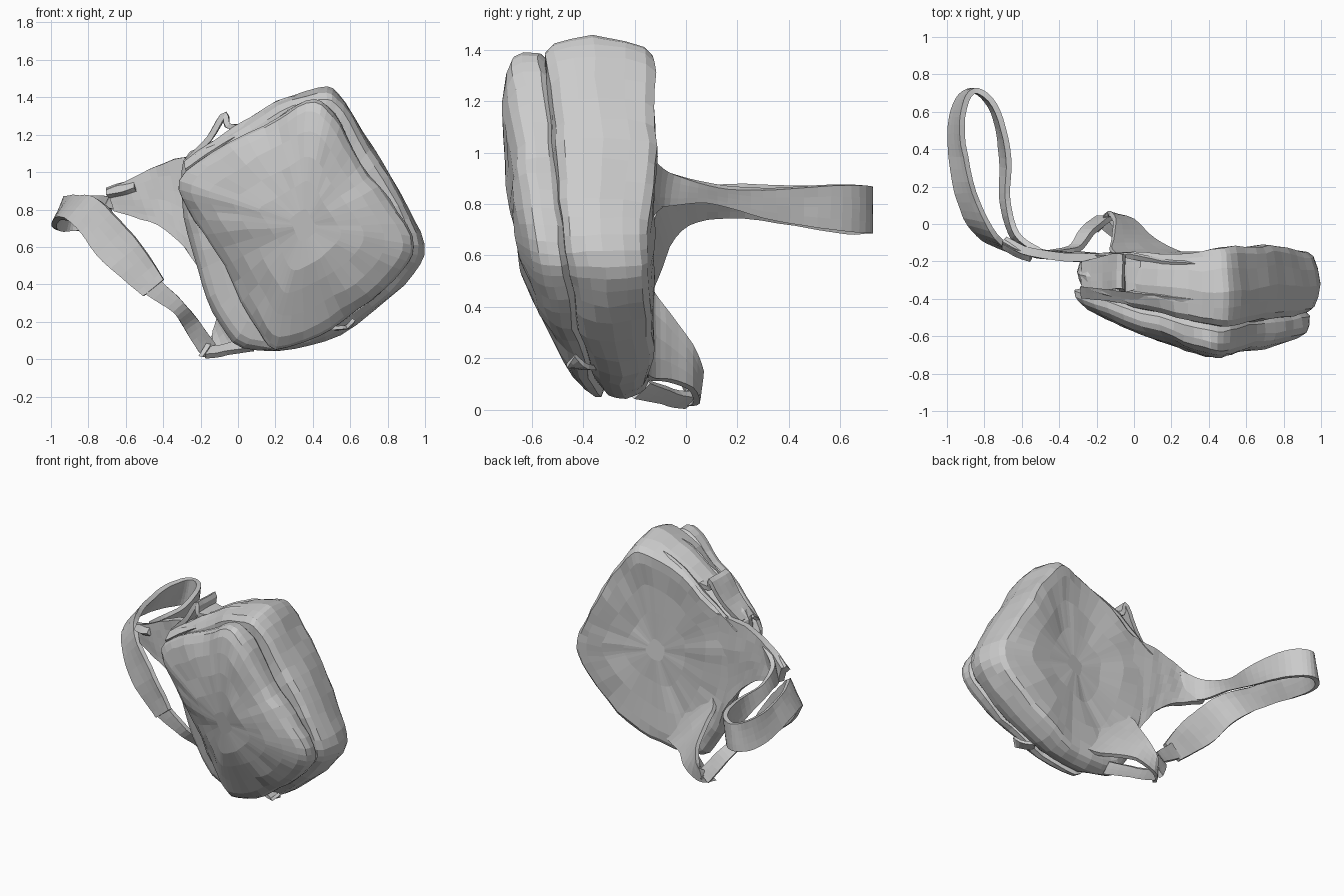
import bpy, math
from mathutils import Vector, noise

CX, CZ = 0.35, 0.72  # centre of the tilted bag in the front view


def spline(pts, count, closed=False):
    """Catmull-Rom resampling of a short list of points."""
    p = [Vector(q) for q in pts]
    n = len(p)
    out = []
    for i in range(count):
        u = i * n / count if closed else i * (n - 1) / (count - 1)
        k = int(u) if closed else min(int(u), n - 2)
        t = u - k
        if closed:
            a, b, c, d = (p[(k + j) % n] for j in (-1, 0, 1, 2))
        else:
            a, b, c, d = (p[min(max(k + j, 0), n - 1)] for j in (-1, 0, 1, 2))
        out.append(0.5 * (2 * b + (c - a) * t + (2 * a - 5 * b + 4 * c - d) * t * t
                          + (3 * b - a - 3 * c + d) * t ** 3))
    return out


def crumple(v, amount):
    return v + noise.noise_vector(v * 4.5) * amount + noise.noise_vector(v * 11) * amount * 0.45


def make(name, verts, faces):
    mesh = bpy.data.meshes.new(name)
    mesh.from_pydata(verts, [], faces)
    mesh.update()
    ob = bpy.data.objects.new(name, mesh)
    bpy.context.collection.objects.link(ob)
    return ob


def back_y(x, z):
    return -0.155 + 0.045 * math.exp(-((x - 0.62) / 0.25) ** 2) * (1 - abs(z - 0.7) * 0.5)


def front_y(x, z):
    return -0.31 - 0.24 * min(x, 0.45) - 0.08 * max(x - 0.45, 0) - 0.19 * z


def loft(name, outline, rings, amount, n=52):
    """Stack scaled outlines; each ring is (scale, depth 0 back..1 front, extra y)."""
    base = spline([(x, 0, z) for x, z in outline], n, True)
    verts, faces = [], []
    for s, t, dy in rings:
        for q in base:
            x, z = CX + (q.x - CX) * s, CZ + (q.z - CZ) * s
            y = back_y(x, z) * (1 - t) + front_y(x, z) * t + dy
            verts.append(crumple(Vector((x, y, z)), amount))
    for r in range(len(rings) - 1):
        for i in range(n):
            j = (i + 1) % n
            faces.append((r * n + i, r * n + j, (r + 1) * n + j, (r + 1) * n + i))
    faces.append(tuple(reversed(range(n))))
    faces.append(tuple(range((len(rings) - 1) * n, len(rings) * n)))
    return make(name, verts, faces)


def sheet(name, edge_a, edge_b, thick, count=24, cols=4, amount=0.008):
    """Padded fabric strip between two edge curves."""
    a, b = spline(edge_a, count), spline(edge_b, count)
    verts = [crumple(p.lerp(q, c / cols), amount) for p, q in zip(a, b) for c in range(cols + 1)]
    w = cols + 1
    faces = [(r * w + c, r * w + c + 1, (r + 1) * w + c + 1, (r + 1) * w + c)
             for r in range(count - 1) for c in range(cols)]
    ob = make(name, verts, faces)
    mod = ob.modifiers.new("padding", "SOLIDIFY")
    mod.thickness = thick
    mod.offset = 0
    return ob


def band(name, stations, thick, **kw):
    """Strap from (centre, half-width vector) stations."""
    return sheet(name, [Vector(c) + Vector(h) for c, h in stations],
                 [Vector(c) - Vector(h) for c, h in stations], thick, **kw)


# Main compartment
body = [(-0.29, 1.06), (-0.08, 1.2), (0.2, 1.38), (0.45, 1.45), (0.56, 1.38), (0.74, 1.11),
        (0.9, 0.84), (0.99, 0.59), (0.91, 0.42), (0.62, 0.18), (0.33, 0.05), (0.02, 0.06),
        (-0.12, 0.22), (-0.22, 0.48), (-0.29, 0.8)]
loft("main_compartment", body,
     [(0.1, 0, -0.02), (0.35, 0, -0.025), (0.6, 0, -0.01), (0.8, 0, 0), (0.9, 0, 0),
      (0.945, 0.06, 0), (0.975, 0.2, 0), (1.0, 0.4, 0), (0.985, 0.55, 0), (0.96, 0.68, 0),
      (0.91, 0.75, 0), (0.8, 0.78, 0)], 0.018)

# Front pocket with bulging face
pocket = [(-0.32, 0.96), (-0.1, 1.12), (0.2, 1.29), (0.38, 1.385), (0.5, 1.31), (0.63, 1.1),
          (0.8, 0.86), (0.93, 0.64), (0.9, 0.49), (0.7, 0.3), (0.45, 0.14), (0.2, 0.06),
          (0.08, 0.2), (-0.08, 0.5), (-0.25, 0.78)]
loft("front_pocket", pocket,
     [(0.86, 0.7, 0), (0.95, 0.75, 0), (1.0, 0.81, 0), (1.0, 0.92, 0), (0.975, 1.0, 0),
      (0.9, 1.0, -0.035), (0.75, 1.0, -0.07), (0.55, 1.0, -0.1), (0.35, 1.0, -0.12),
      (0.12, 1.0, -0.125)], 0.018)

# Triangular web joining the back panel to the strap
sheet("strap_web",
      [(0.0, -0.19, 1.13), (-0.28, -0.17, 1.08), (-0.42, -0.17, 1.04), (-0.56, -0.15, 0.97), (-0.7, -0.08, 0.91)],
      [(-0.08, -0.19, 0.3), (-0.22, -0.18, 0.5), (-0.33, -0.18, 0.64), (-0.48, -0.16, 0.74), (-0.66, -0.1, 0.8)],
      0.045, count=16, cols=6, amount=0.014)

# Long padded shoulder strap looping backwards
band("shoulder_strap", [
    ((-0.52, -0.15, 0.88), (0.02, 0, 0.1)),
    ((-0.64, -0.06, 0.86), (0.01, 0.01, 0.06)),
    ((-0.69, 0.12, 0.835), (0.015, 0, 0.035)),
    ((-0.69, 0.35, 0.8), (0.02, 0, 0.06)),
    ((-0.74, 0.6, 0.785), (0.015, 0, 0.085)),
    ((-0.84, 0.71, 0.775), (0.01, 0, 0.09)),
    ((-0.92, 0.66, 0.775), (0.025, 0, 0.09)),
    ((-0.95, 0.48, 0.79), (0.035, 0, 0.08)),
    ((-0.9, 0.17, 0.81), (0.045, 0, 0.055)),
    ((-0.8, -0.05, 0.775), (0.06, -0.02, 0.07)),
    ((-0.64, -0.14, 0.59), (0.08, -0.02, 0.07)),
    ((-0.45, -0.17, 0.385), (0.055, -0.01, 0.045))], 0.03, count=56)

# Narrow lower strap and its anchor on the bottom corner
band("lower_strap", [
    ((-0.47, -0.16, 0.4), (0.04, 0, 0.04)),
    ((-0.32, -0.13, 0.28), (0.03, 0, 0.025)),
    ((-0.25, -0.04, 0.18), (0.035, 0, 0.025)),
    ((-0.16, 0.03, 0.055), (0.035, 0, 0.03))], 0.03, count=16, cols=3)
band("strap_anchor", [
    ((-0.18, -0.02, 0.05), (0.02, 0.02, 0.03)),
    ((-0.14, 0.045, 0.08), (0.0, 0.01, 0.055)),
    ((-0.06, 0.02, 0.16), (-0.05, 0, 0.08)),
    ((-0.01, -0.07, 0.24), (-0.1, 0, 0.13)),
    ((0.04, -0.14, 0.29), (-0.16, 0, 0.17)),
    ((0.14, -0.19, 0.36), (-0.2, 0, 0.19))], 0.025, count=18)
band("anchor_fold", [
    ((-0.17, 0.02, 0.04), (0.01, 0.03, 0.02)),
    ((-0.08, -0.06, 0.05), (0, 0.03, 0.02)),
    ((0.08, -0.18, 0.08), (0, 0.03, 0.03))], 0.03, count=10)

# Grab handle folded over the upper left edge
band("grab_handle", [
    ((-0.27, -0.27, 1.06), (0, 0.07, 0)),
    ((-0.16, -0.26, 1.17), (0, 0.09, 0)),
    ((-0.07, -0.25, 1.31), (0, 0.09, 0)),
    ((-0.05, -0.27, 1.25), (0, 0.09, 0)),
    ((0.04, -0.27, 1.24), (0, 0.07, 0))], 0.03, count=16)

# Creased piping flaps lying along the top seams
for i, (y, lift) in enumerate([(-0.18, -0.02), (-0.37, 0.0)]):
    band(f"top_seam_flap_{i + 1}", [
        ((-0.28, y, 1.03 + lift), (0, 0.03, 0.02)),
        ((0.0, y - 0.02, 1.22 + lift), (0, 0.035, 0.03)),
        ((0.25, y - 0.05, 1.37 + lift), (0, 0.03, 0.02)),
        ((0.42, y - 0.06, 1.4 + lift), (0, 0.02, 0.01))], 0.02, count=20, cols=2, amount=0.015)

# Buckle lump where web and strap meet, and small pull tab below
band("strap_buckle", [
    ((-0.7, -0.1, 0.89), (0, 0.02, 0.02)),
    ((-0.63, -0.14, 0.91), (0, 0.02, 0.025)),
    ((-0.55, -0.17, 0.93), (0, 0.02, 0.02))], 0.03, count=8, cols=2)
band("pull_tab", [
    ((0.5, -0.38, 0.17), (0.02, 0.03, 0)),
    ((0.57, -0.42, 0.17), (0.02, 0.03, 0)),
    ((0.6, -0.45, 0.19), (0.02, 0.02, 0.02))], 0.02, count=6, cols=2)
